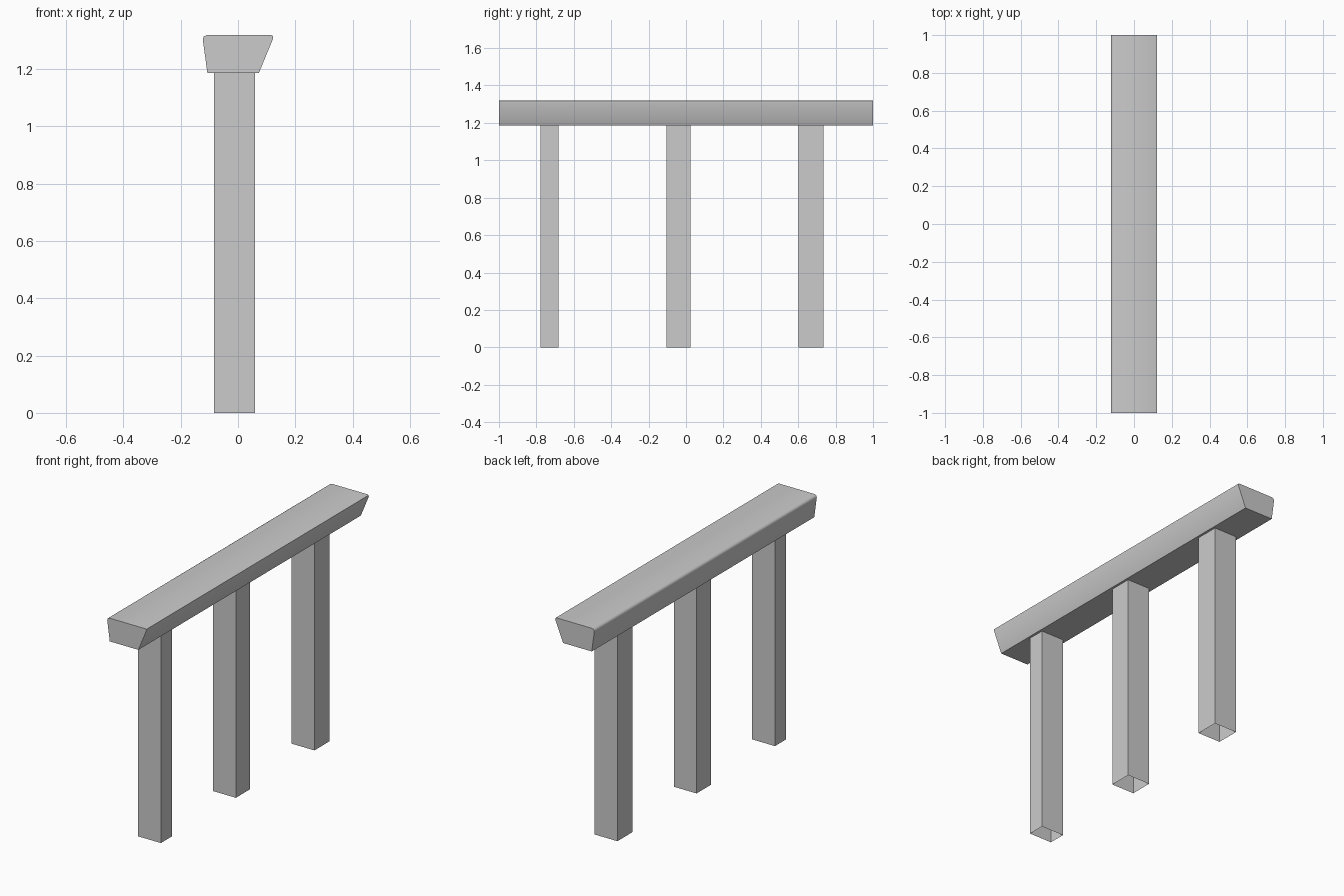
import bpy, bmesh

if "Cube" in bpy.data.objects:
    bpy.data.objects.remove(bpy.data.objects["Cube"])


def make_object(name, bm):
    bmesh.ops.recalc_face_normals(bm, faces=bm.faces)
    mesh = bpy.data.meshes.new(name)
    bm.to_mesh(mesh)
    bm.free()
    obj = bpy.data.objects.new(name, mesh)
    bpy.context.collection.objects.link(obj)
    return obj


BEAM_BOTTOM = 1.187

# Top rail: asymmetric trapezoid profile (x, z) with softened top edges
profile = [(-0.107, BEAM_BOTTOM), (0.073, BEAM_BOTTOM), (0.123, 1.308),
           (0.122, 1.316), (0.116, 1.319), (-0.108, 1.319),
           (-0.119, 1.315), (-0.123, 1.304)]
bm = bmesh.new()
end = bm.faces.new([bm.verts.new((x, -1, z)) for x, z in profile])
new = bmesh.ops.extrude_face_region(bm, geom=[end], use_keep_orig=True)["geom"]
bmesh.ops.translate(bm, vec=(0, 2, 0),
                    verts=[g for g in new if isinstance(g, bmesh.types.BMVert)])
rail = make_object("top_rail", bm)
bpy.context.view_layer.objects.active = rail
rail.select_set(True)
bpy.ops.object.shade_smooth_by_angle(angle=0.9)


# Posts: square tubes, open at both ends, standing under the rail
def post(name, y0, y1, x0=-0.083, x1=0.06):
    bm = bmesh.new()
    corners = [(x0, y0), (x1, y0), (x1, y1), (x0, y1)]
    low = [bm.verts.new((x, y, 0)) for x, y in corners]
    high = [bm.verts.new((x, y, BEAM_BOTTOM)) for x, y in corners]
    for i in range(4):
        j = (i + 1) % 4
        bm.faces.new((low[i], low[j], high[j], high[i]))
    return make_object(name, bm)


post("front_post", -0.779, -0.681)
post("middle_post", -0.105, 0.024)
post("back_post", 0.601, 0.735)
